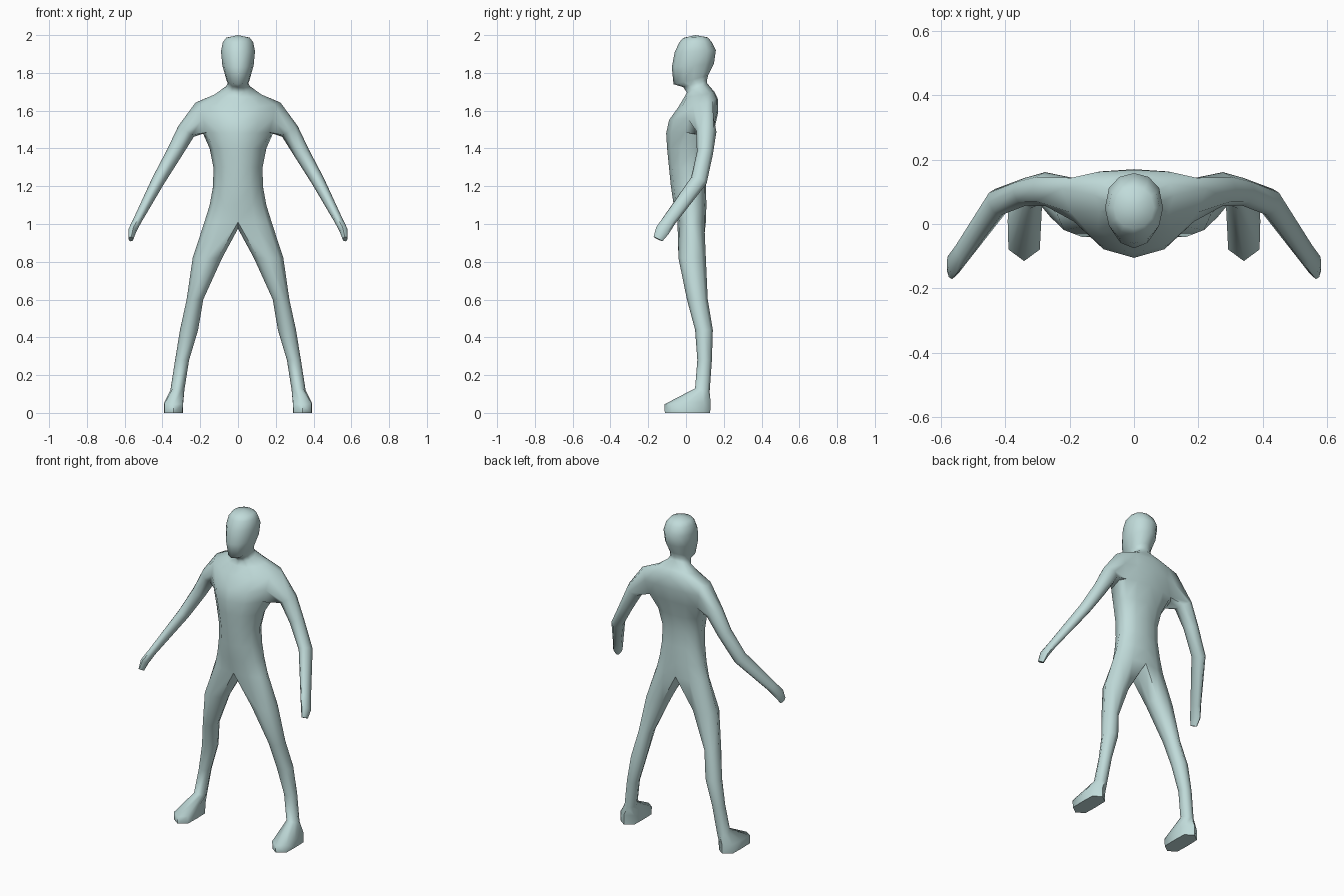
import bpy, bmesh, math
from mathutils import Vector

if "Cube" in bpy.data.objects:
    bpy.data.objects.remove(bpy.data.objects["Cube"])

bm = bmesh.new()


def bridge(a, b, closed):
    """Join two rings of equal length with quads."""
    n = len(a)
    for i in range(n if closed else n - 1):
        j = (i + 1) % n
        bm.faces.new((a[i], a[j], b[j], b[i]))


def half_ring(z_front, z_back, w, y_front, y_mid, y_back):
    """Half outline on the +x side, from front centre to back centre."""
    ring = []
    for i in range(7):
        a = math.radians(-90 + 30 * i)
        s = math.sin(a)
        y = y_mid + (s * (y_mid - y_front) if s < 0 else s ** 0.8 * (y_back - y_mid))
        z = z_front + (z_back - z_front) * (s + 1) / 2
        ring.append(bm.verts.new((w * max(0, math.cos(a)) if 0 < i < 6 else 0, y, z)))
    return ring


# Torso, neck and head: z front, z back, half width, y front, y side, y back
rows = [
    (1.01, 1.01, 0.178, -0.045, 0.03, 0.105),
    (1.10, 1.10, 0.150, -0.065, 0.03, 0.108),
    (1.20, 1.20, 0.132, -0.08, 0.03, 0.105),
    (1.30, 1.30, 0.130, -0.09, 0.03, 0.105),
    (1.40, 1.40, 0.150, -0.10, 0.045, 0.12),
    (1.48, 1.50, 0.190, -0.105, 0.095, 0.15),
    (1.55, 1.59, 0.215, -0.09, 0.105, 0.17),
    (1.62, 1.665, 0.225, -0.04, 0.11, 0.168),
    (1.67, 1.70, 0.125, -0.01, 0.09, 0.15),
    (1.695, 1.745, 0.068, 0.005, 0.06, 0.112),
    (1.725, 1.765, 0.055, -0.015, 0.055, 0.112),
    (1.74, 1.79, 0.062, -0.066, 0.04, 0.118),
    (1.83, 1.85, 0.083, -0.075, 0.045, 0.148),
    (1.91, 1.92, 0.090, -0.06, 0.05, 0.158),
    (1.962, 1.965, 0.080, -0.035, 0.05, 0.135),
    (1.985, 1.988, 0.062, -0.015, 0.05, 0.115),
]
body = [half_ring(*r) for r in rows]
for lower, upper in zip(body, body[1:]):
    bridge(lower, upper, False)
crown = bm.verts.new((0, 0.05, 2.0))
for i in range(6):
    bm.faces.new((body[-1][i], body[-1][i + 1], crown))

# Arm socket: open the side of the shoulder and keep its rim
a, b, c = body[5], body[6], body[7]
rim = [a[2], a[3], a[4], b[4], c[4], c[3], c[2], b[2]]
bmesh.ops.delete(bm, geom=[b[3]], context='VERTS')

# Arm and hand: centre, half depth, half thickness
arm = [
    ((0.275, 0.108, 1.490), 0.053, 0.050),
    ((0.338, 0.100, 1.375), 0.043, 0.042),
    ((0.422, 0.068, 1.230), 0.045, 0.035),
    ((0.532, -0.088, 1.020), 0.037, 0.023),
    ((0.560, -0.125, 0.965), 0.038, 0.022),
    ((0.567, -0.148, 0.920), 0.026, 0.013),
]
centres = [Vector((0.20, 0.11, 1.58))] + [Vector(p[0]) for p in arm]
prev = rim
for k, (p, depth, thick) in enumerate(arm):
    nxt = centres[min(k + 2, len(centres) - 1)]
    t = (nxt - centres[k]).normalized()
    u = Vector((0, 1, 0))
    u = (u - t * u.dot(t)).normalized()
    v = t.cross(u)
    ring = []
    for i in range(8):
        ang = math.radians(225 + 45 * i)
        ring.append(bm.verts.new(Vector(p) + u * depth * math.cos(ang) + v * thick * math.sin(ang)))
    bridge(prev, ring, True)
    prev = ring
bm.faces.new(prev)

# Leg and foot: z front, z back, centre x, half width, y front, y back, boxiness
leg = [
    (0.82, 0.82, 0.162, 0.078, -0.04, 0.105, 1.0),
    (0.60, 0.60, 0.228, 0.044, 0.005, 0.115, 1.0),
    (0.44, 0.44, 0.259, 0.048, 0.048, 0.142, 1.0),
    (0.28, 0.28, 0.296, 0.037, 0.06, 0.137, 1.0),
    (0.13, 0.11, 0.321, 0.037, 0.048, 0.125, 1.0),
    (0.045, 0.06, 0.341, 0.051, -0.115, 0.13, 1.35),
    (0.00, 0.00, 0.341, 0.050, -0.112, 0.128, 1.35),
]
crotch = bm.verts.new((0, 0.03, 0.975))
prev = body[0] + [crotch]
for z_front, z_back, cx, w, y_front, y_back, box in leg:
    ring = []
    for i in range(8):
        ang = math.radians(-135 + 45 * i)
        x = max(-1, min(1, math.cos(ang) * box))
        s = math.sin(ang)
        ring.append(bm.verts.new((cx + w * x,
                                  (y_front + y_back) / 2 + s * (y_back - y_front) / 2,
                                  z_front + (z_back - z_front) * (s + 1) / 2)))
    bridge(prev, ring, True)
    prev = ring
bm.faces.new(prev)

# Mirror the half figure and weld the centre line
bmesh.ops.mirror(bm, geom=bm.verts[:] + bm.edges[:] + bm.faces[:], axis='X', merge_dist=0.0005)
bmesh.ops.remove_doubles(bm, verts=bm.verts[:], dist=0.0005)
bmesh.ops.recalc_face_normals(bm, faces=bm.faces[:])

mesh = bpy.data.meshes.new("body")
bm.to_mesh(mesh)
bm.free()
figure = bpy.data.objects.new("body", mesh)
bpy.context.collection.objects.link(figure)

# Single pale teal colour
mat = bpy.data.materials.new("pale_teal")
mat.diffuse_color = (0.53, 0.71, 0.70, 1)
mat.use_nodes = True
mat.node_tree.nodes["Principled BSDF"].inputs["Base Color"].default_value = mat.diffuse_color
mesh.materials.append(mat)

bpy.context.view_layer.objects.active = figure
figure.select_set(True)
bpy.ops.object.shade_smooth_by_angle(angle=math.radians(65))
